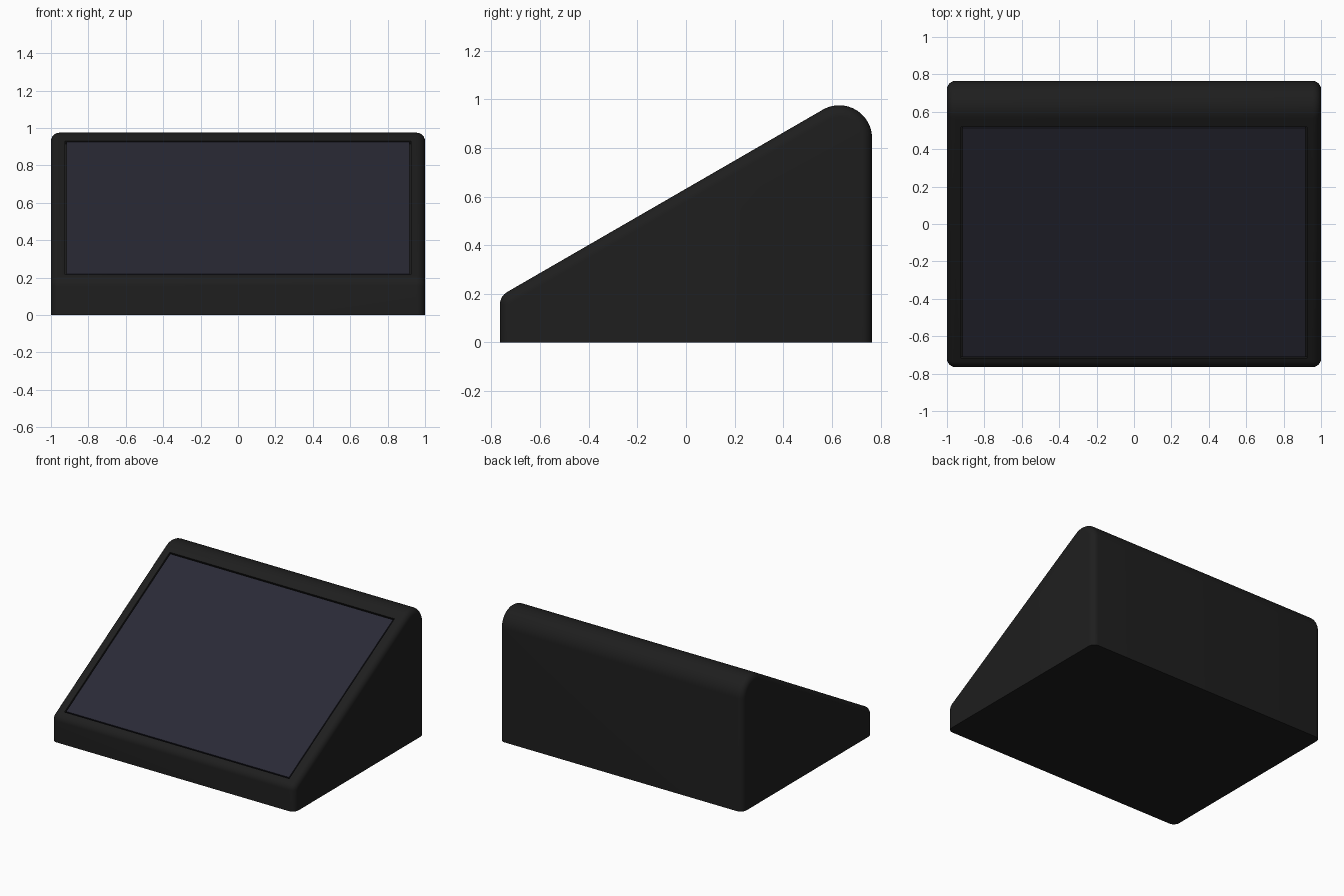
import bpy, bmesh
from math import cos, sin, radians, tan
from mathutils import Vector, Matrix

if "Cube" in bpy.data.objects:
    bpy.data.objects.remove(bpy.data.objects["Cube"])

TILT = radians(30)
HALF_D = 0.765


def slope_z(y):
    return 0.632 + tan(TILT) * y


def material(name, rgb):
    m = bpy.data.materials.new(name)
    m.diffuse_color = (*rgb, 1)
    m.use_nodes = True
    m.node_tree.nodes["Principled BSDF"].inputs["Base Color"].default_value = m.diffuse_color
    return m


def make_object(name, bm, mat=None):
    bmesh.ops.recalc_face_normals(bm, faces=bm.faces[:])
    me = bpy.data.meshes.new(name)
    bm.to_mesh(me)
    bm.free()
    ob = bpy.data.objects.new(name, me)
    bpy.context.collection.objects.link(ob)
    if mat:
        me.materials.append(mat)
    return ob


def arc(cy, cz, r, a0, a1, n):
    return [(cy + r * cos(radians(a0 + (a1 - a0) * i / n)),
             cz + r * sin(radians(a0 + (a1 - a0) * i / n))) for i in range(n + 1)]


def slope_box(name, half_w, y0, y1, low, high, mat=None):
    """Box lying on the tilted front, spanning low..high along its normal."""
    bm = bmesh.new()
    ym = (y0 + y1) / 2
    frame = Matrix.Translation((0, ym, slope_z(ym))) @ Matrix.Rotation(TILT, 4, 'X')
    size = Matrix.Diagonal((2 * half_w, (y1 - y0) / cos(TILT), high - low, 1))
    bmesh.ops.create_cube(bm, size=1, matrix=frame @ Matrix.Translation((0, 0, (low + high) / 2)) @ size)
    return make_object(name, bm, mat)


dark = material("dark_plastic", (0.013, 0.013, 0.013))
glass = material("screen_glass", (0.023, 0.023, 0.037))

# Wedge side profile: flat base, big round at the top back, small round at the front
r_front, r_back = 0.06, 0.135
z_front = slope_z(-HALF_D) - r_front * tan(TILT)
profile = [(-HALF_D, 0), (HALF_D, 0)]
profile += arc(HALF_D - r_back, 0.84, r_back, 0, 120, 20)
profile += arc(-HALF_D + r_front, z_front, r_front, 120, 180, 8)

# Housing: extruded profile with rounded side edges, sharp at the base
bm = bmesh.new()
side = bm.faces.new([bm.verts.new((-1, y, z)) for y, z in profile])
ext = bmesh.ops.extrude_face_region(bm, geom=[side])
bmesh.ops.translate(bm, vec=Vector((2, 0, 0)),
                    verts=[g for g in ext["geom"] if isinstance(g, bmesh.types.BMVert)])
bmesh.ops.recalc_face_normals(bm, faces=bm.faces[:])
rim = [e for e in bm.edges
       if abs(e.verts[0].co.x - e.verts[1].co.x) < 1e-5
       and max(v.co.z for v in e.verts) > 1e-4]
bmesh.ops.bevel(bm, geom=rim, offset=0.045, offset_type='OFFSET', segments=6,
                profile=0.5, affect='EDGES', clamp_overlap=False)
housing = make_object("housing", bm, dark)

# Shallow recess for the screen
cutter = slope_box("screen_recess_cutter", 0.924, -0.719, 0.519, -0.02, 0.05, dark)
cutter.hide_render = True
cut = housing.modifiers.new("recess", 'BOOLEAN')
cut.operation = 'DIFFERENCE'
cut.solver = 'EXACT'
cut.object = cutter
bpy.context.view_layer.objects.active = housing
housing.select_set(True)
bpy.ops.object.modifier_apply(modifier=cut.name)
bpy.data.objects.remove(cutter)
bpy.ops.object.shade_smooth_by_angle(angle=radians(30))

# Screen panel with a thin gap all round
slope_box("screen", 0.916, -0.711, 0.511, -0.02, -0.002, glass)
